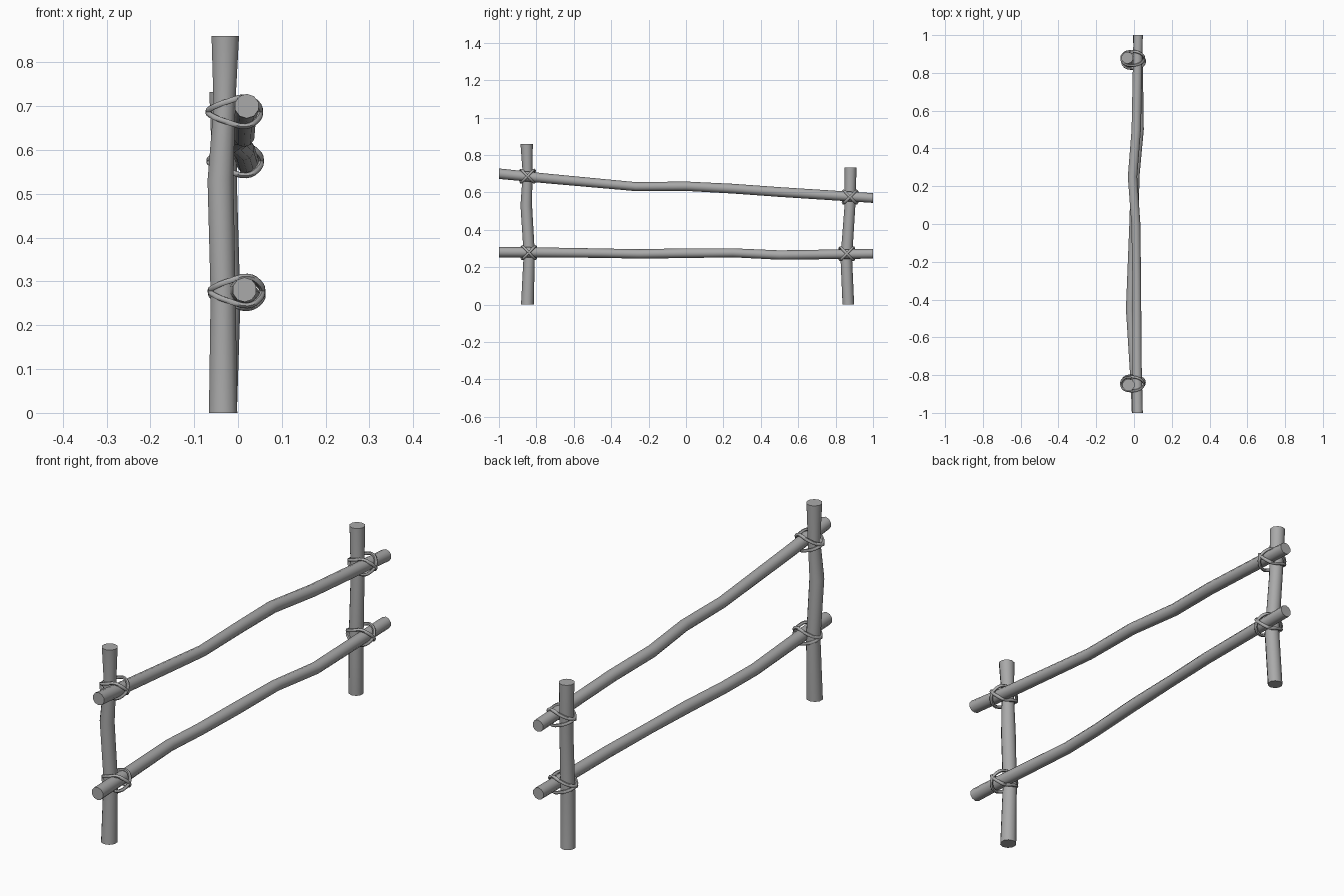
import bpy, bmesh, math
from mathutils import Vector

cube = bpy.data.objects.get("Cube")
if cube:
    bpy.data.objects.remove(cube, do_unlink=True)

GREY = (0.4, 0.4, 0.4, 1.0)
grey = bpy.data.materials.new("plain_grey")
grey.use_nodes = True
grey.diffuse_color = GREY
grey.node_tree.nodes["Principled BSDF"].inputs["Base Color"].default_value = GREY


def select_only(obj):
    bpy.ops.object.select_all(action='DESELECT')
    obj.select_set(True)
    bpy.context.view_layer.objects.active = obj


def pole(name, path, upright, sides=10):
    """Crooked pole: flat rings along a path of (x, y, z, radius)."""
    bm = bmesh.new()
    rings = []
    for x, y, z, r in path:
        ring = []
        for i in range(sides):
            a = math.tau * (i + 0.5) / sides
            u, v = r * math.cos(a), r * math.sin(a)
            offset = Vector((u, v, 0)) if upright else Vector((u, 0, v))
            ring.append(bm.verts.new(Vector((x, y, z)) + offset))
        rings.append(ring)
    for a, b in zip(rings, rings[1:]):
        for i in range(sides):
            j = (i + 1) % sides
            bm.faces.new((a[i], a[j], b[j], b[i]))
    bm.faces.new(rings[0])
    bm.faces.new(rings[-1])
    bmesh.ops.recalc_face_normals(bm, faces=bm.faces)
    mesh = bpy.data.meshes.new(name)
    bm.to_mesh(mesh)
    bm.free()
    mesh.materials.append(grey)
    obj = bpy.data.objects.new(name, mesh)
    bpy.context.collection.objects.link(obj)
    select_only(obj)
    bpy.ops.object.shade_smooth_by_angle(angle=math.radians(40))


# One rope loop: behind the post, along its sides, diagonally over the rail
LOOP = [(-0.066, 0, 0), (-0.052, -0.027, 0.012), (-0.02, -0.037, 0.024),
        (0.018, -0.033, 0.033), (0.043, -0.02, 0.021), (0.053, 0, 0),
        (0.043, 0.02, -0.021), (0.018, 0.033, -0.033),
        (-0.02, 0.037, -0.024), (-0.052, 0.027, -0.012)]


def lashing(name, centre):
    """Two mirrored rope loops crossing over the rail."""
    curve = bpy.data.curves.new(name, 'CURVE')
    curve.dimensions = '3D'
    curve.bevel_depth = 0.007
    curve.bevel_resolution = 1
    curve.resolution_u = 3
    for side in (1, -1):
        spline = curve.splines.new('BEZIER')
        spline.bezier_points.add(len(LOOP) - 1)
        spline.use_cyclic_u = True
        for point, (x, y, z) in zip(spline.bezier_points, LOOP):
            point.co = Vector(centre) + Vector((x, y, z * side))
            point.handle_left_type = point.handle_right_type = 'AUTO'
    curve.materials.append(grey)
    obj = bpy.data.objects.new(name, curve)
    bpy.context.collection.objects.link(obj)
    select_only(obj)
    bpy.ops.object.convert(target='MESH')
    bpy.ops.object.shade_smooth_by_angle(angle=math.radians(60))


# Posts
pole("front_post", [(-0.034, -0.848, 0, 0.034), (-0.034, -0.838, 0.27, 0.03),
                    (-0.04, -0.854, 0.53, 0.031), (-0.031, -0.847, 0.7, 0.026),
                    (-0.029, -0.852, 0.86, 0.033)], True)
pole("back_post", [(-0.032, 0.868, 0, 0.031), (-0.024, 0.857, 0.25, 0.031),
                   (-0.03, 0.876, 0.52, 0.029), (-0.035, 0.88, 0.732, 0.032)], True)

# Rails
pole("upper_rail", [(0.02, -1, 0.7, 0.028), (0.016, -0.75, 0.675, 0.026),
                    (0.014, -0.27, 0.631, 0.024), (0.01, 0, 0.633, 0.025),
                    (-0.008, 0.25, 0.62, 0.026), (0.012, 0.5, 0.602, 0.026),
                    (0.022, 1, 0.57, 0.026)], False)
pole("lower_rail", [(0.015, -1, 0.281, 0.028), (0.008, -0.85, 0.28, 0.027),
                    (-0.019, -0.45, 0.275, 0.025), (-0.011, -0.25, 0.271, 0.025),
                    (0, 0, 0.275, 0.026), (0.006, 0.25, 0.277, 0.024),
                    (0.028, 0.5, 0.265, 0.025), (0.02, 1, 0.272, 0.026)], False)

# Rope lashings where rails meet posts
lashing("front_upper_lashing", (-0.002, -0.847, 0.687))
lashing("front_lower_lashing", (0.003, -0.84, 0.278))
lashing("back_upper_lashing", (0.0, 0.877, 0.575))
lashing("back_lower_lashing", (0.004, 0.86, 0.272))
